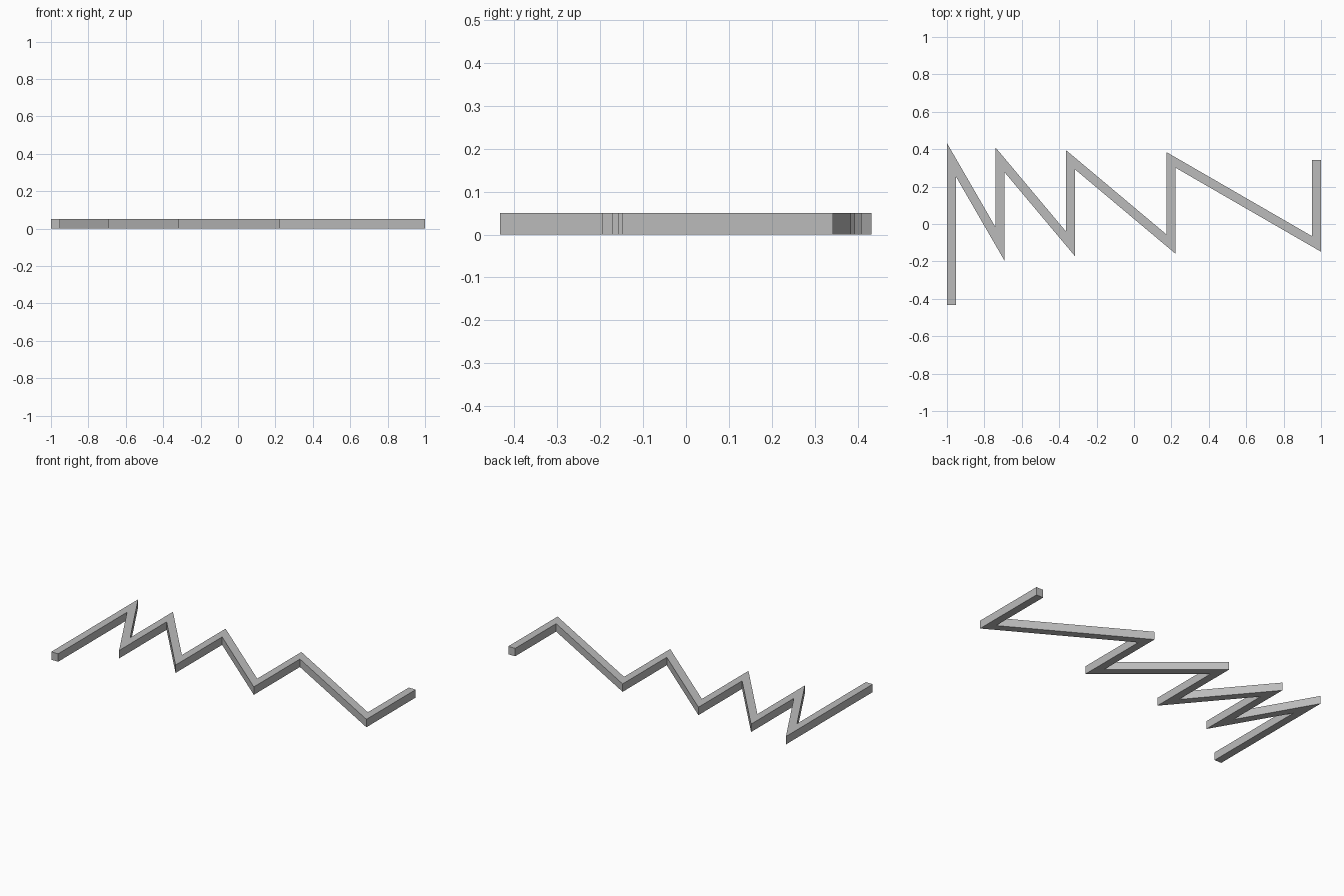
import bpy
import bmesh
from math import radians, tan
from mathutils import Vector

cube = bpy.data.objects.get("Cube")
if cube:
    bpy.data.objects.remove(cube, do_unlink=True)

HALF = 0.024            # half the bar width
HEIGHT = 0.05
TOP, START = 0.343, -0.433
ANGLES = (30, 40, 50, 60)   # each bend opens wider than the last
DROP = (2 - 2 * HALF) / sum(tan(radians(a)) for a in ANGLES)

# Centre line: upright bars joined by ever flatter slanting bars
x = -1 + HALF
path = [Vector((x, START)), Vector((x, TOP))]
for angle in ANGLES:
    x += DROP * tan(radians(angle))
    path += [Vector((x, TOP - DROP)), Vector((x, TOP))]


def mitre(i):
    """Offset from the centre line to its left edge at point i."""
    dirs = [(b - a).normalized() for a, b in zip(path, path[1:])]
    before, after = dirs[max(i - 1, 0)], dirs[min(i, len(dirs) - 1)]
    n1, n2 = (Vector((-d.y, d.x)) for d in (before, after))
    return (n1 + n2) * HALF / (1 + n1.dot(n2))


# Flat mitred strip, extruded upwards
bm = bmesh.new()
pairs = []
for i, p in enumerate(path):
    m = mitre(i)
    pairs.append([bm.verts.new((*q, 0)) for q in (p + m, p - m)])
for (a, b), (c, d) in zip(pairs, pairs[1:]):
    bm.faces.new((a, b, d, c))
grown = bmesh.ops.extrude_face_region(bm, geom=bm.faces[:], use_keep_orig=True)
bmesh.ops.translate(bm, vec=(0, 0, HEIGHT),
                    verts=[g for g in grown["geom"] if isinstance(g, bmesh.types.BMVert)])
bmesh.ops.recalc_face_normals(bm, faces=bm.faces[:])

mesh = bpy.data.meshes.new("zigzag_bar")
bm.to_mesh(mesh)
bm.free()
bar = bpy.data.objects.new("zigzag_bar", mesh)
bpy.context.collection.objects.link(bar)

# Plain grey
grey = bpy.data.materials.new("plain_grey")
grey.use_nodes = True
colour = (0.5, 0.5, 0.5, 1)
grey.diffuse_color = colour
grey.node_tree.nodes["Principled BSDF"].inputs["Base Color"].default_value = colour
mesh.materials.append(grey)
